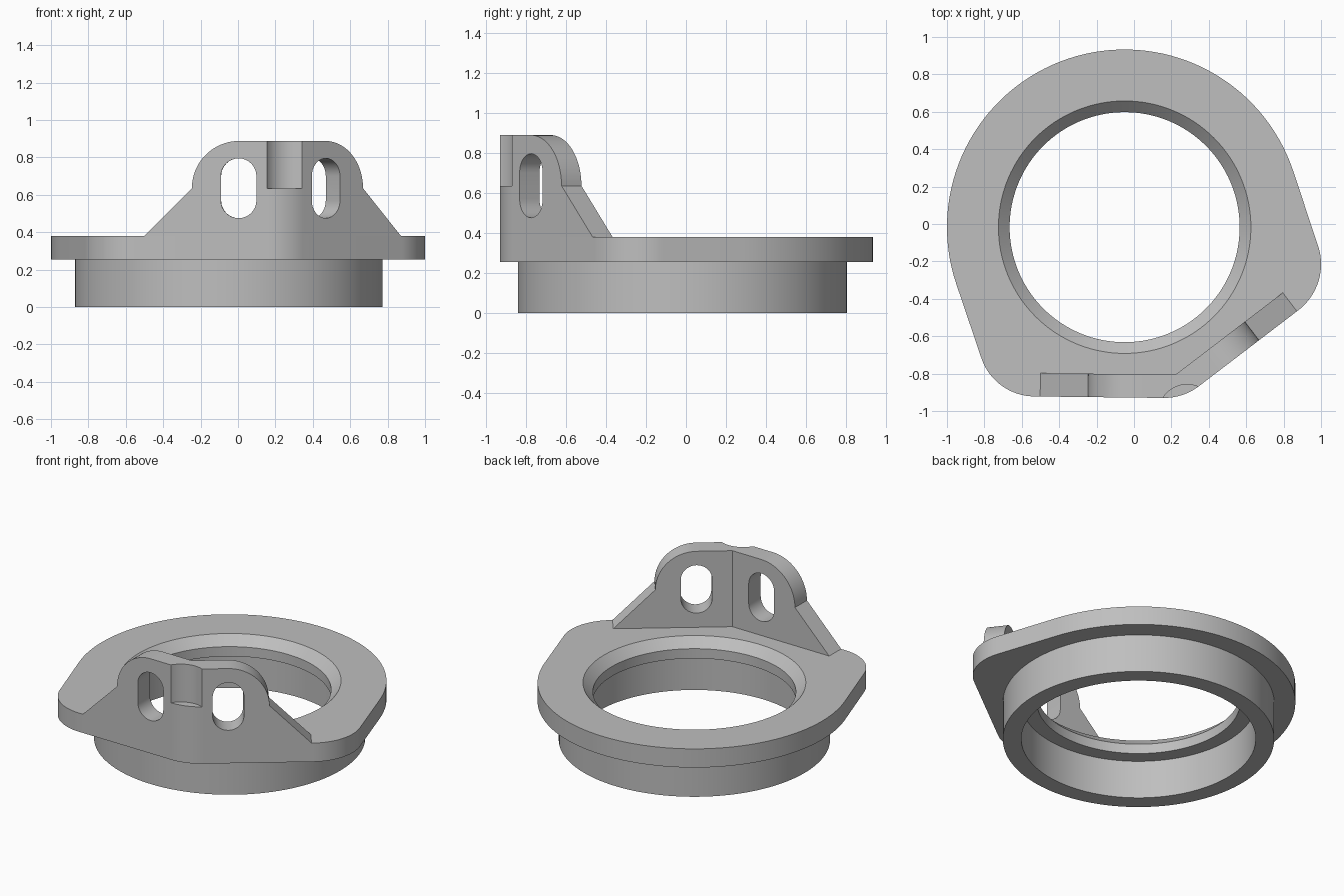
import bpy, bmesh, math
from mathutils import Vector

if "Cube" in bpy.data.objects:
    bpy.data.objects.remove(bpy.data.objects["Cube"])

grey = bpy.data.materials.new("plain grey")
grey.diffuse_color = (0.52, 0.52, 0.52, 1)
grey.use_nodes = True
grey.node_tree.nodes["Principled BSDF"].inputs["Base Color"].default_value = grey.diffuse_color

RING = Vector((-0.05, -0.017))      # axis of the round opening
PLATE_Z, TOP_Z = 0.255, 0.38        # underside and top of the flange
ARC_Z, ARC_R, ARC_U = 0.635, 0.253, 0.257   # rounded ear of each bracket leg
THICK = 0.125


def finish(name, bm):
    bmesh.ops.recalc_face_normals(bm, faces=bm.faces)
    me = bpy.data.meshes.new(name)
    bm.to_mesh(me)
    bm.free()
    me.materials.append(grey)
    ob = bpy.data.objects.new(name, me)
    bpy.context.collection.objects.link(ob)
    return ob


def prism(name, points, offset):
    """Extrude a closed loop of 3D points along an offset."""
    bm = bmesh.new()
    face = bm.faces.new([bm.verts.new(p) for p in points])
    ext = bmesh.ops.extrude_face_region(bm, geom=[face])
    bmesh.ops.translate(bm, vec=offset,
                        verts=[v for v in ext["geom"] if isinstance(v, bmesh.types.BMVert)])
    return finish(name, bm)


def lathe(name, profile, center, steps=128, closed=False):
    """Turn an (r, z) profile; closed profiles give a ring, open ones are capped."""
    bm = bmesh.new()
    rings = [[bm.verts.new((center.x + r * math.cos(math.tau * i / steps),
                            center.y + r * math.sin(math.tau * i / steps), z))
              for i in range(steps)] for r, z in profile]
    pairs = list(zip(rings, rings[1:]))
    if closed:
        pairs.append((rings[-1], rings[0]))
    else:
        bm.faces.new(rings[0])
        bm.faces.new(rings[-1])
    for a, b in pairs:
        for i in range(steps):
            j = (i + 1) % steps
            bm.faces.new((a[i], a[j], b[j], b[i]))
    return finish(name, bm)


def cut(ob, cutter):
    m = ob.modifiers.new("cut", "BOOLEAN")
    m.operation, m.solver, m.object = "DIFFERENCE", "EXACT", cutter
    bpy.context.view_layer.objects.active = ob
    bpy.ops.object.modifier_apply(modifier=m.name)
    bpy.data.objects.remove(cutter)


def smooth(ob):
    bpy.ops.object.select_all(action="DESELECT")
    ob.select_set(True)
    bpy.context.view_layer.objects.active = ob
    bpy.ops.object.shade_smooth_by_angle(angle=math.radians(20))


def polar(c, r, a):
    return Vector((c[0] + r * math.cos(a), c[1] + r * math.sin(a)))


# Flange outline: four circles joined by their outer tangents, anticlockwise
circles = [(RING, 0.95), (Vector((-0.53, -0.62)), 0.302),
           (Vector((0.16, -0.62)), 0.31), (Vector((0.69, -0.215)), 0.31)]
normals = []
for i, (c, r) in enumerate(circles):
    c2, r2 = circles[(i + 1) % 4]
    d = c2 - c
    normals.append(math.atan2(d.y, d.x) - math.acos((r - r2) / d.length))
arcs = []
for i, (c, r) in enumerate(circles):
    a0 = normals[i - 1]
    sweep = (normals[i] - a0) % math.tau
    n = max(8, int(sweep / math.tau * 128))
    arcs.append([polar(c, r, a0 + sweep * k / n) for k in range(n + 1)])

flange = prism("flange", [(*p, PLATE_Z) for arc in arcs for p in arc],
               (0, 0, TOP_Z - PLATE_Z))
cut(flange, lathe("bore_cutter", [(0.615, 0.1), (0.615, 0.32), (0.735, 0.44)], RING))

# Lower collar, with a wider bore that leaves a ledge under the flange
collar = lathe("collar", [(0.822, 0), (0.822, PLATE_Z), (0.71, PLATE_Z), (0.71, 0)],
               RING, closed=True)

# Bent bracket wall following the rounded front corner
bend = arcs[2]
left = (arcs[1][-1] - bend[0]).normalized()
right = (arcs[3][0] - bend[-1]).normalized()
half = (math.pi - (normals[2] - normals[1]) % math.tau) / 2
bisector = (left + right).normalized()
corner = circles[2][0] - bisector * (circles[2][1] / math.sin(half))
inner = corner + bisector * (THICK / math.sin(half))
n_left, n_right = Vector((left.y, -left.x)), Vector((-right.y, right.x))
end_l, end_r = corner + left * 0.79, corner + right * 0.79
foot = [end_l, *bend, end_r, end_r + n_right * THICK, inner, end_l + n_left * THICK]
bracket = prism("bracket", [(*p, TOP_Z) for p in foot], (0, 0, ARC_Z + ARC_R - TOP_Z))

# Each leg: sloped foot, rounded ear and an upright slot
ear = [(ARC_U + ARC_R * math.cos(t), ARC_Z + ARC_R * math.sin(t))
       for t in (math.pi / 2 * k / 20 for k in range(21))]
trim = [(1.0, 0.335), (0.81, 0.335), *ear, (ARC_U, 1.0), (1.0, 1.0)]
slot = [(0.26 + 0.095 * math.cos(t), z + 0.095 * math.sin(t))
        for z, start in ((0.70, 0), (0.57, math.pi))
        for t in (start + math.pi * k / 16 for k in range(17))]
for e, n in ((left, n_left), (right, n_right)):
    for shape in (trim, slot):
        pts = [(*(corner + e * u - n * 0.1), z) for u, z in shape]
        cut(bracket, prism("leg_cutter", pts, (*(n * 0.34), 0)))

# Shallow round notch in the bend
cut(bracket, lathe("notch_cutter", [(0.153, ARC_Z), (0.153, 1.0)],
                   Vector((0.284, -1.011)), 64))

for ob in (flange, collar, bracket):
    smooth(ob)
